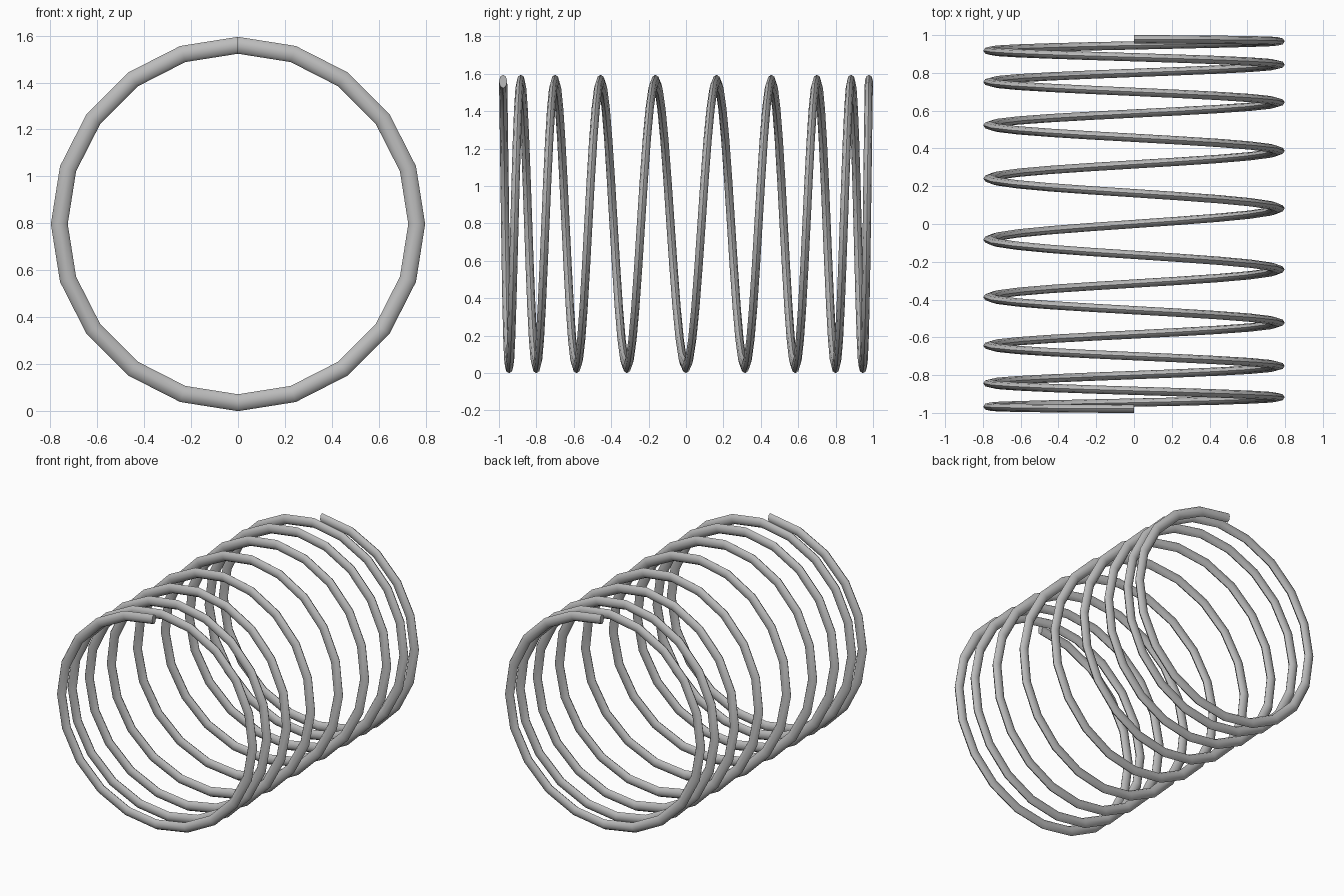
import bpy, bmesh, math
from mathutils import Vector

cube = bpy.data.objects.get("Cube")
if cube:
    bpy.data.objects.remove(cube, do_unlink=True)

# Coil dimensions
TURNS, STEPS, SIDES = 9, 20, 8
COIL_RADIUS, CENTRE_Z = 0.762, 0.797
WIRE_RADIAL, WIRE_AXIAL = 0.036, 0.022
HALF_LENGTH = 0.978

steel = bpy.data.materials.new("steel grey")
steel.use_nodes = True
colour = (0.5, 0.5, 0.5, 1)
steel.diffuse_color = colour
steel.node_tree.nodes["Principled BSDF"].inputs["Base Color"].default_value = colour


def axial_position(u):
    """Pitch is wide in the middle and tightens towards both ends."""
    return math.copysign(HALF_LENGTH * (1 - (1 - abs(u)) ** 1.55), u)


# Sweep an oval wire section along the helix
bm = bmesh.new()
rings = []
count = TURNS * STEPS
for i in range(count + 1):
    angle = math.tau * i / STEPS
    radial = Vector((-math.sin(angle), 0, math.cos(angle)))
    centre = radial * COIL_RADIUS + Vector((0, axial_position(2 * i / count - 1), CENTRE_Z))
    ring = []
    for s in range(SIDES):
        a = math.tau * s / SIDES
        offset = radial * WIRE_RADIAL * math.cos(a) + Vector((0, WIRE_AXIAL * math.sin(a), 0))
        ring.append(bm.verts.new(centre + offset))
    rings.append(ring)

for a, b in zip(rings, rings[1:]):
    for s in range(SIDES):
        n = (s + 1) % SIDES
        bm.faces.new((a[s], a[n], b[n], b[s]))

# Flat cut ends
bm.faces.new(rings[0])
bm.faces.new(rings[-1])
bmesh.ops.recalc_face_normals(bm, faces=bm.faces)

mesh = bpy.data.meshes.new("coil_spring")
bm.to_mesh(mesh)
bm.free()
mesh.materials.append(steel)
spring = bpy.data.objects.new("coil_spring", mesh)
bpy.context.collection.objects.link(spring)

bpy.ops.object.select_all(action='DESELECT')
spring.select_set(True)
bpy.context.view_layer.objects.active = spring
bpy.ops.object.shade_smooth_by_angle(angle=math.radians(60))
